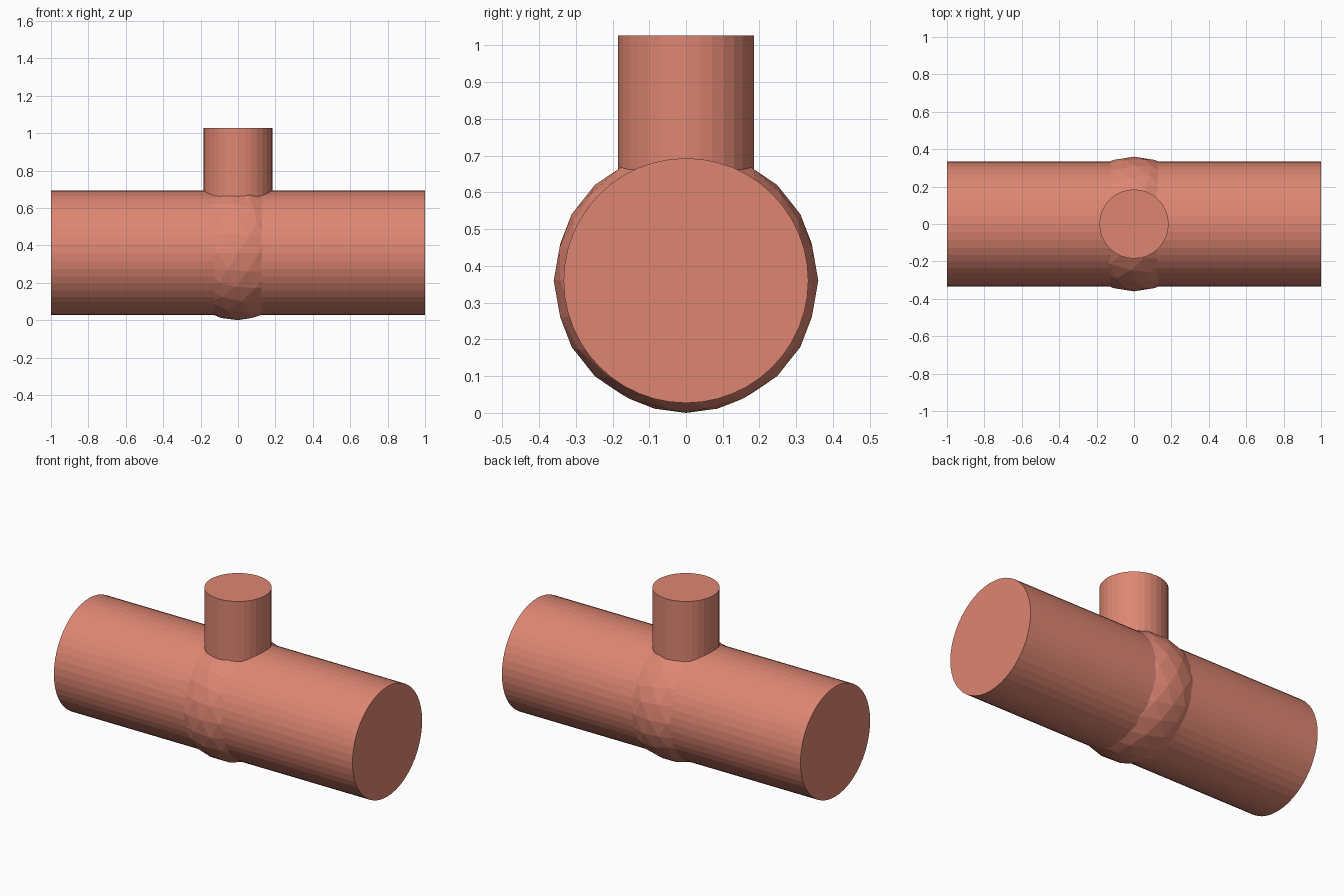
import bpy
from math import pi

if "Cube" in bpy.data.objects:
    bpy.data.objects.remove(bpy.data.objects["Cube"])

AXIS_Z = 0.36      # height of the main pipe's axis
MAIN_R = 0.333
BRANCH_R = 0.185
BRANCH_LEN = 0.667

mat = bpy.data.materials.new("coral")
mat.diffuse_color = (0.73, 0.24, 0.17, 1)
mat.use_nodes = True
mat.node_tree.nodes["Principled BSDF"].inputs["Base Color"].default_value = mat.diffuse_color


def finish(name):
    ob = bpy.context.object
    ob.name = name
    ob.data.materials.append(mat)
    return ob


def pipe(name, radius, length, sides, location, rotation=(0, 0, 0)):
    bpy.ops.mesh.primitive_cylinder_add(vertices=sides, radius=radius, depth=length,
                                        location=location, rotation=rotation)
    return finish(name)


# Main horizontal pipe
pipe("main_pipe", MAIN_R, 2.0, 48, (0, 0, AXIS_Z), (0, pi / 2, 0))

# Upright branch, starting on the main axis
pipe("branch_pipe", BRANCH_R, BRANCH_LEN, 32, (0, 0, AXIS_Z + BRANCH_LEN / 2))

# Faceted ball joint bulging out around the junction
bpy.ops.mesh.primitive_ico_sphere_add(subdivisions=3, radius=0.36, location=(0, 0, AXIS_Z))
finish("joint_ball")
